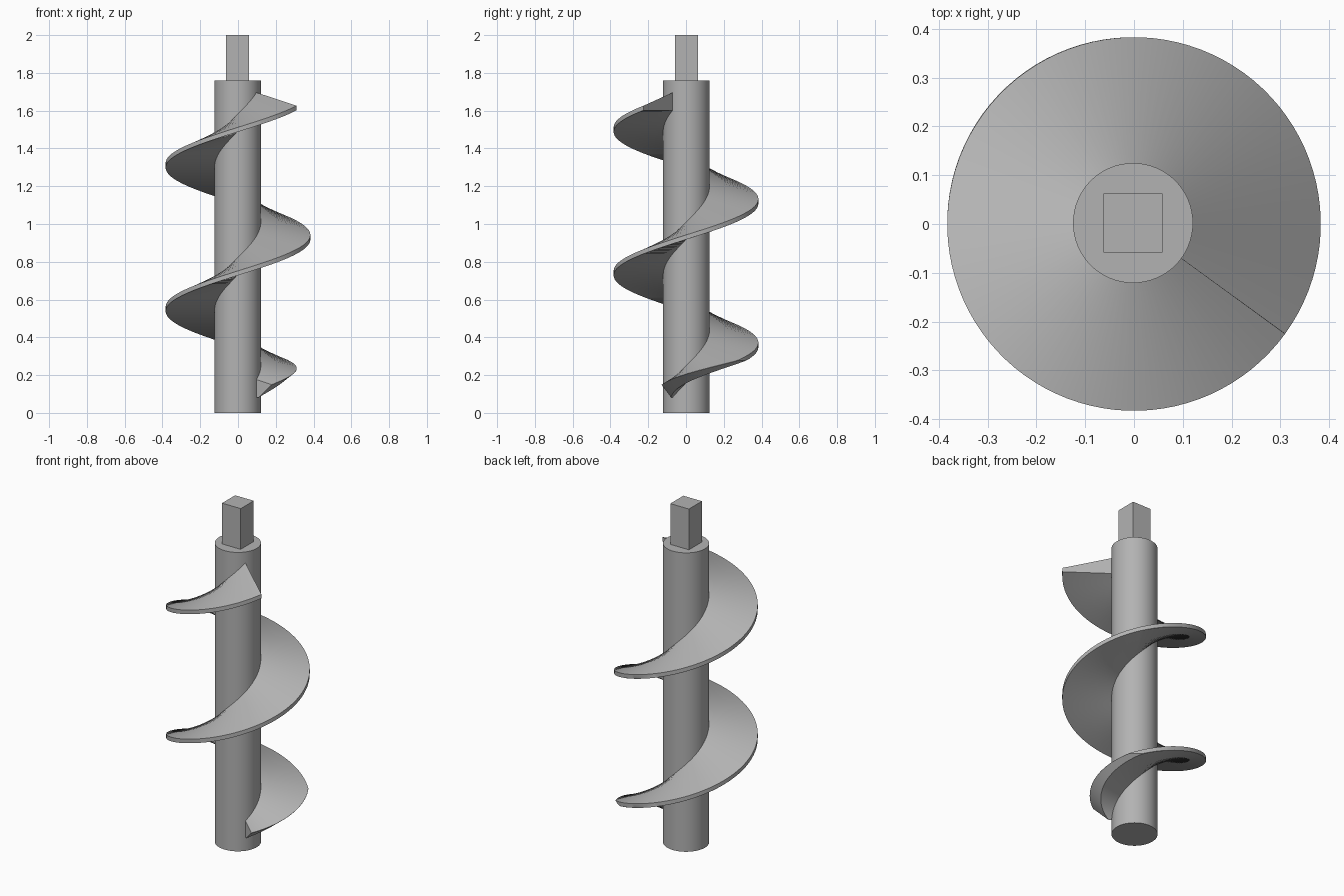
import bpy, bmesh, math
from math import cos, sin, radians

if "Cube" in bpy.data.objects:
    bpy.data.objects.remove(bpy.data.objects["Cube"])

steel = bpy.data.materials.new("grey steel")
steel.use_nodes = True
GREY = (0.45, 0.45, 0.45, 1)
steel.diffuse_color = GREY
steel.node_tree.nodes["Principled BSDF"].inputs["Base Color"].default_value = GREY

CX, CY = -0.002, 0.002      # shaft axis
SHAFT_R, RIM_R = 0.123, 0.383
PITCH, TURNS, STEPS = 0.76, 2, 192
START_ANGLE, START_Z = radians(-36), 0.094
HALF_RIM, SLOPE = 0.012, 0.27
TIP_Z, TIP_SLOPE = 0.07, 0.8


def finish(obj, angle=30):
    obj.data.materials.append(steel)
    bpy.ops.object.select_all(action="DESELECT")
    obj.select_set(True)
    bpy.context.view_layer.objects.active = obj
    bpy.ops.object.shade_smooth_by_angle(angle=radians(angle))


# Round shaft
bpy.ops.mesh.primitive_cylinder_add(vertices=64, radius=SHAFT_R, depth=1.76,
                                    location=(CX, CY, 0.88))
shaft = bpy.context.object
shaft.name = "shaft"
finish(shaft)

# Square drive stub on top
bpy.ops.mesh.primitive_cube_add(size=1, location=(CX, CY, 1.875))
stub = bpy.context.object
stub.name = "square_drive"
stub.scale = (0.121, 0.121, 0.25)
bpy.ops.object.transform_apply(location=False, rotation=False, scale=True)
finish(stub)


def section(z):
    """Wedge section (radius, height): sloped top, flat underside, conical tip cut."""
    inner = SHAFT_R - 0.006
    low, rim_top = z - HALF_RIM, z + HALF_RIM
    cone = lambda r: TIP_Z + TIP_SLOPE * (r - SHAFT_R)
    top = lambda r: rim_top + SLOPE * (RIM_R - r)
    meet = (rim_top + SLOPE * RIM_R - TIP_Z + TIP_SLOPE * SHAFT_R) / (SLOPE + TIP_SLOPE)
    outer = min(RIM_R, meet)
    knee = min(outer - 0.002, max(inner + 0.002, SHAFT_R + (low - TIP_Z) / TIP_SLOPE))
    edge = max(low, min(cone(outer), top(outer) - 0.001))
    return [(inner, top(inner)), (outer, top(outer)), (outer, edge),
            (knee, low), (inner, low)]


# Spiral flight swept round the shaft
bm = bmesh.new()
rings = []
for i in range(STEPS + 1):
    turn = TURNS * i / STEPS
    a = START_ANGLE + turn * math.tau
    rings.append([bm.verts.new((CX * (r < RIM_R) + r * cos(a), CY * (r < RIM_R) + r * sin(a), z))
                  for r, z in section(START_Z + turn * PITCH)])
for a, b in zip(rings, rings[1:]):
    for j in range(len(a)):
        k = (j + 1) % len(a)
        bm.faces.new((a[j], a[k], b[k], b[j]))
bm.faces.new(rings[0])
bm.faces.new(rings[-1])
bmesh.ops.recalc_face_normals(bm, faces=bm.faces)
mesh = bpy.data.meshes.new("spiral_flight")
bm.to_mesh(mesh)
bm.free()
flight = bpy.data.objects.new("spiral_flight", mesh)
bpy.context.collection.objects.link(flight)
finish(flight)
